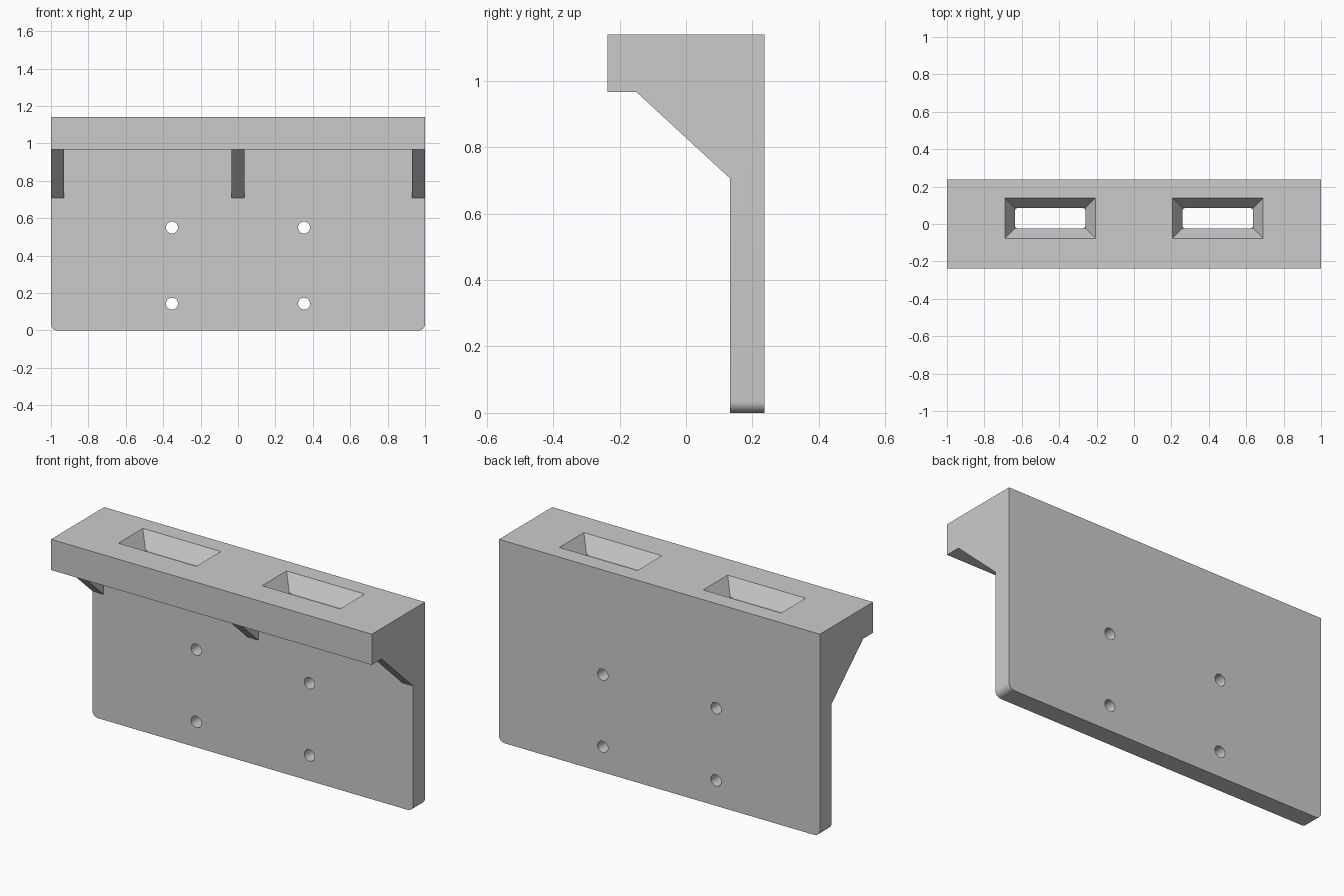
import bpy, bmesh
from math import radians
from mathutils import Vector

if "Cube" in bpy.data.objects:
    bpy.data.objects.remove(bpy.data.objects["Cube"])


def add_object(name, bm):
    bmesh.ops.recalc_face_normals(bm, faces=bm.faces[:])
    mesh = bpy.data.meshes.new(name)
    bm.to_mesh(mesh)
    bm.free()
    obj = bpy.data.objects.new(name, mesh)
    bpy.context.collection.objects.link(obj)
    return obj


def extrude_profile(bm, points, offset):
    face = bm.faces.new([bm.verts.new(p) for p in points])
    new = bmesh.ops.extrude_face_region(bm, geom=[face])["geom"]
    bmesh.ops.translate(bm, vec=offset, verts=[v for v in new if isinstance(v, bmesh.types.BMVert)])


def side_prism(bm, profile, x0, x1):
    extrude_profile(bm, [(x0, y, z) for y, z in profile], (x1 - x0, 0, 0))


def round_edges(bm, test, radius, segments):
    edges = [e for e in bm.edges if test(*[v.co for v in e.verts])]
    bmesh.ops.bevel(bm, geom=edges, offset=radius, segments=segments, profile=0.5, affect='EDGES')


def combine(target, tool, operation):
    bpy.context.view_layer.objects.active = target
    mod = target.modifiers.new(operation.title(), 'BOOLEAN')
    mod.operation, mod.object, mod.solver = operation, tool, 'EXACT'
    bpy.ops.object.modifier_apply(modifier=mod.name)
    bpy.data.objects.remove(tool)


TOP, SHELF, HALF_D, WALL = 1.14, 0.967, 0.237, 0.132

# Back plate and shelf as one L section, with rounded lower corners
bm = bmesh.new()
side_prism(bm, [(HALF_D, 0), (HALF_D, TOP), (-HALF_D, TOP),
                (-HALF_D, SHELF), (WALL, SHELF), (WALL, 0)], -1, 1)
round_edges(bm, lambda a, b: abs(a.x - b.x) < 1e-4 and a.z < 0.01 and b.z < 0.01, 0.035, 8)
bracket = add_object("wall_bracket", bm)

# Triangular gussets under the shelf, sunk slightly into the body
for x0, x1 in ((-1, -0.931), (-0.035, 0.035), (0.931, 1)):
    bm = bmesh.new()
    side_prism(bm, [(-0.15, SHELF), (WALL, 0.707), (WALL + 0.04, 0.707),
                    (WALL + 0.04, SHELF + 0.04), (-0.15, SHELF + 0.04)], x0, x1)
    combine(bracket, add_object("gusset", bm), 'UNION')

# Tapered pockets opening into rounded through slots
for x in (-0.448, 0.448):
    centre = Vector((x, 0.031, 0))
    bm = bmesh.new()
    rings = []
    slope = 0.054 / 0.088
    for z in (TOP - 0.088, TOP + 0.02):
        grow = (z - TOP) * slope
        hx, hy = 0.243 + grow, 0.109 + grow
        rings.append([bm.verts.new(centre + Vector((sx * hx, sy * hy, z)))
                      for sx, sy in ((-1, -1), (1, -1), (1, 1), (-1, 1))])
    low, high = rings
    bm.faces.new(low)
    bm.faces.new(high)
    for i in range(4):
        j = (i + 1) % 4
        bm.faces.new((low[i], low[j], high[j], high[i]))
    combine(bracket, add_object("pocket_cutter", bm), 'DIFFERENCE')

    bm = bmesh.new()
    corners = [centre + Vector((sx * 0.189, sy * 0.055, 0.9))
               for sx, sy in ((-1, -1), (1, -1), (1, 1), (-1, 1))]
    extrude_profile(bm, corners, (0, 0, 0.17))
    round_edges(bm, lambda a, b: abs(a.z - b.z) > 0.1, 0.018, 5)
    combine(bracket, add_object("slot_cutter", bm), 'DIFFERENCE')

# Four screw holes through the plate
for x in (-0.353, 0.353):
    for z in (0.143, 0.55):
        bpy.ops.mesh.primitive_cylinder_add(vertices=32, radius=0.032, depth=0.3,
                                            location=(x, 0.185, z), rotation=(radians(90), 0, 0))
        combine(bracket, bpy.context.object, 'DIFFERENCE')

# Smooth only the curved walls
bpy.ops.object.select_all(action='DESELECT')
bracket.select_set(True)
bpy.context.view_layer.objects.active = bracket
bpy.ops.object.shade_smooth_by_angle(angle=radians(25))
